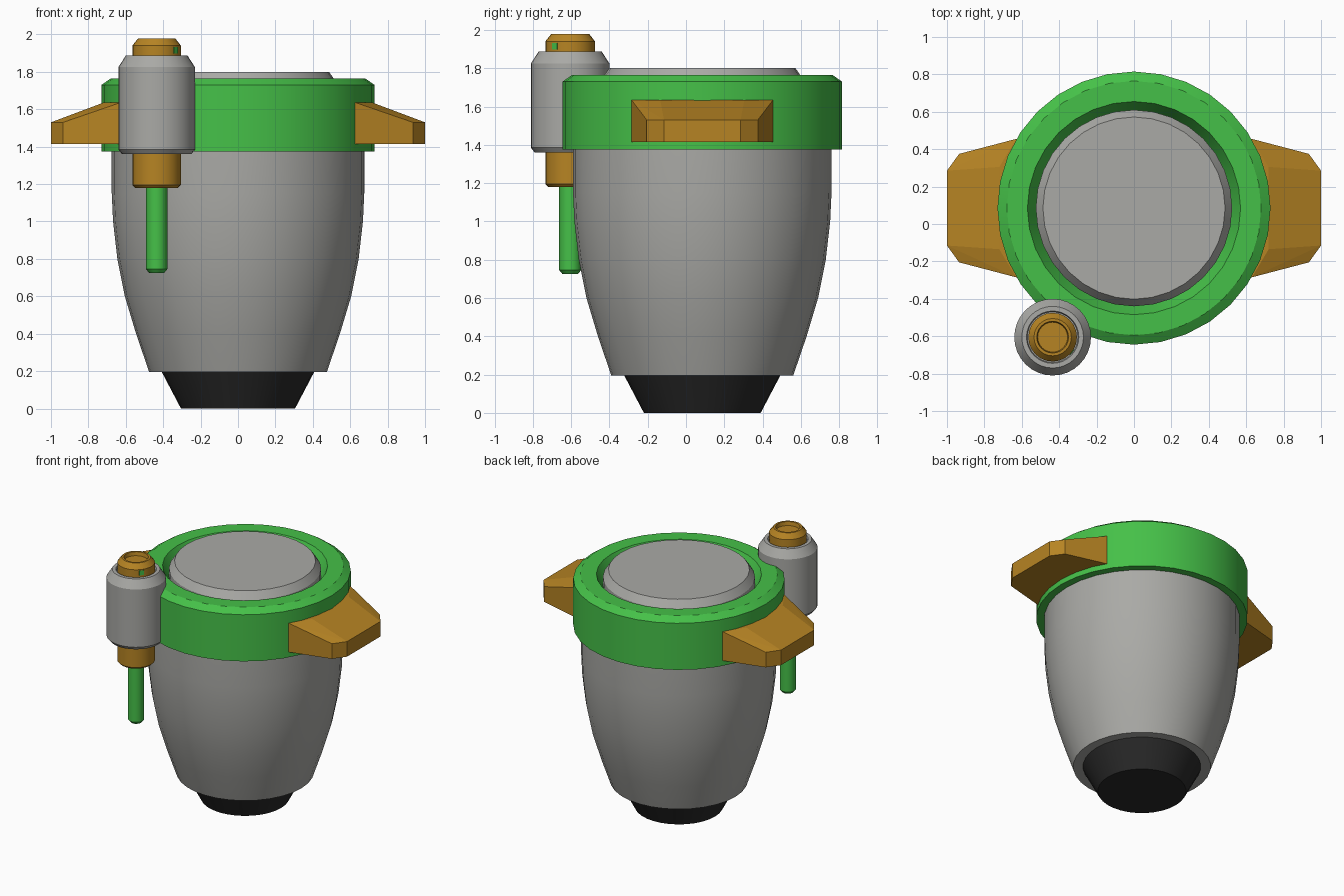
import bpy, bmesh, math

cube = bpy.data.objects.get("Cube")
if cube:
    bpy.data.objects.remove(cube, do_unlink=True)


def make_material(name, rgb):
    m = bpy.data.materials.new(name)
    m.use_nodes = True
    m.diffuse_color = (*rgb, 1)
    m.node_tree.nodes["Principled BSDF"].inputs["Base Color"].default_value = (*rgb, 1)
    return m


grey = make_material("grey metal", (0.40, 0.40, 0.38))
green = make_material("green paint", (0.06, 0.53, 0.065))
amber = make_material("amber paint", (0.47, 0.23, 0.017))
black = make_material("black rubber", (0.022, 0.022, 0.022))


def finish(name, bm, mat, smooth=True):
    bmesh.ops.recalc_face_normals(bm, faces=bm.faces)
    mesh = bpy.data.meshes.new(name)
    bm.to_mesh(mesh)
    bm.free()
    mesh.materials.append(mat)
    obj = bpy.data.objects.new(name, mesh)
    bpy.context.collection.objects.link(obj)
    if smooth:
        bpy.ops.object.select_all(action="DESELECT")
        obj.select_set(True)
        bpy.context.view_layer.objects.active = obj
        bpy.ops.object.shade_smooth_by_angle(angle=math.radians(25))
    return obj


def lathe(name, profile, centre, mat, segments=32, closed=False):
    """Turn (radius, height) points around a vertical axis and cap the ends."""
    bm = bmesh.new()
    rings = []
    for r, z in profile:
        rings.append([bm.verts.new((centre[0] + r * math.cos(math.tau * i / segments),
                                    centre[1] + r * math.sin(math.tau * i / segments), z))
                      for i in range(segments)])
    pairs = list(zip(rings, rings[1:]))
    if closed:
        pairs.append((rings[-1], rings[0]))
    for a, b in pairs:
        for i in range(segments):
            j = (i + 1) % segments
            bm.faces.new((a[i], a[j], b[j], b[i]))
    if not closed:
        bm.faces.new(rings[0])
        bm.faces.new(rings[-1])
    return finish(name, bm, mat)


# Main vessel
axis = (0, 0.085)
lathe("base_plug", [(0.305, 0), (0.41, 0.2)], axis, black)
lathe("vessel_body", [(0.475, 0.195), (0.545, 0.4), (0.605, 0.6), (0.645, 0.8),
                      (0.668, 1.0), (0.675, 1.15), (0.675, 1.4)], axis, grey)
lathe("collar", [(0.66, 1.375), (0.73, 1.375), (0.73, 1.73), (0.68, 1.765),
                 (0.57, 1.765), (0.525, 1.68), (0.525, 1.6)], axis, green, closed=True)
lathe("lid", [(0.525, 1.6), (0.525, 1.745), (0.487, 1.8)], axis, grey)

# Wedge handles, one hull mirrored to the other side
bm = bmesh.new()
cy = axis[1]
for side in (-1, 1):
    for x, y, top in ((0.60, 0.37, 1.635), (0.63, 0.37, 1.635), (0.72, 0.22, 1.635),
                      (0.935, 0.29, 1.53), (1.0, 0.2, 1.53)):
        bm.verts.new((x, cy + side * y, top))
        bm.verts.new((x, cy + side * y, 1.415))
bmesh.ops.convex_hull(bm, input=bm.verts)
bmesh.ops.dissolve_limit(bm, angle_limit=0.02, verts=bm.verts, edges=bm.edges)
handles = finish("side_handles", bm, amber, smooth=False)
handles.modifiers.new("mirror", "MIRROR").use_mirror_merge = False

# Injector at the front right
inj = (-0.435, -0.605)
lathe("injector_barrel", [(0.185, 1.36), (0.205, 1.385), (0.205, 1.825), (0.165, 1.887),
                          (0.14, 1.887), (0.135, 1.87)], inj, grey)
lathe("injector_cap", [(0.13, 1.86), (0.13, 1.94), (0.10, 1.978), (0.085, 1.978),
                       (0.08, 1.95)], inj, amber, 24)
lathe("injector_collar", [(0.115, 1.18), (0.13, 1.195), (0.13, 1.37)], inj, amber, 24)
lathe("injector_rod", [(0.04, 0.725), (0.057, 0.745), (0.057, 1.2)], inj, green, 16)

# Small indicator on the cap
bm = bmesh.new()
bmesh.ops.create_cube(bm, size=0.035)
angle = math.radians(-38)
for v in bm.verts:
    x, y, z = v.co.x * 0.25 + 0.128, v.co.y, v.co.z
    v.co = (inj[0] + x * math.cos(angle) - y * math.sin(angle),
            inj[1] + x * math.sin(angle) + y * math.cos(angle), z + 1.915)
finish("cap_indicator", bm, green, smooth=False)
